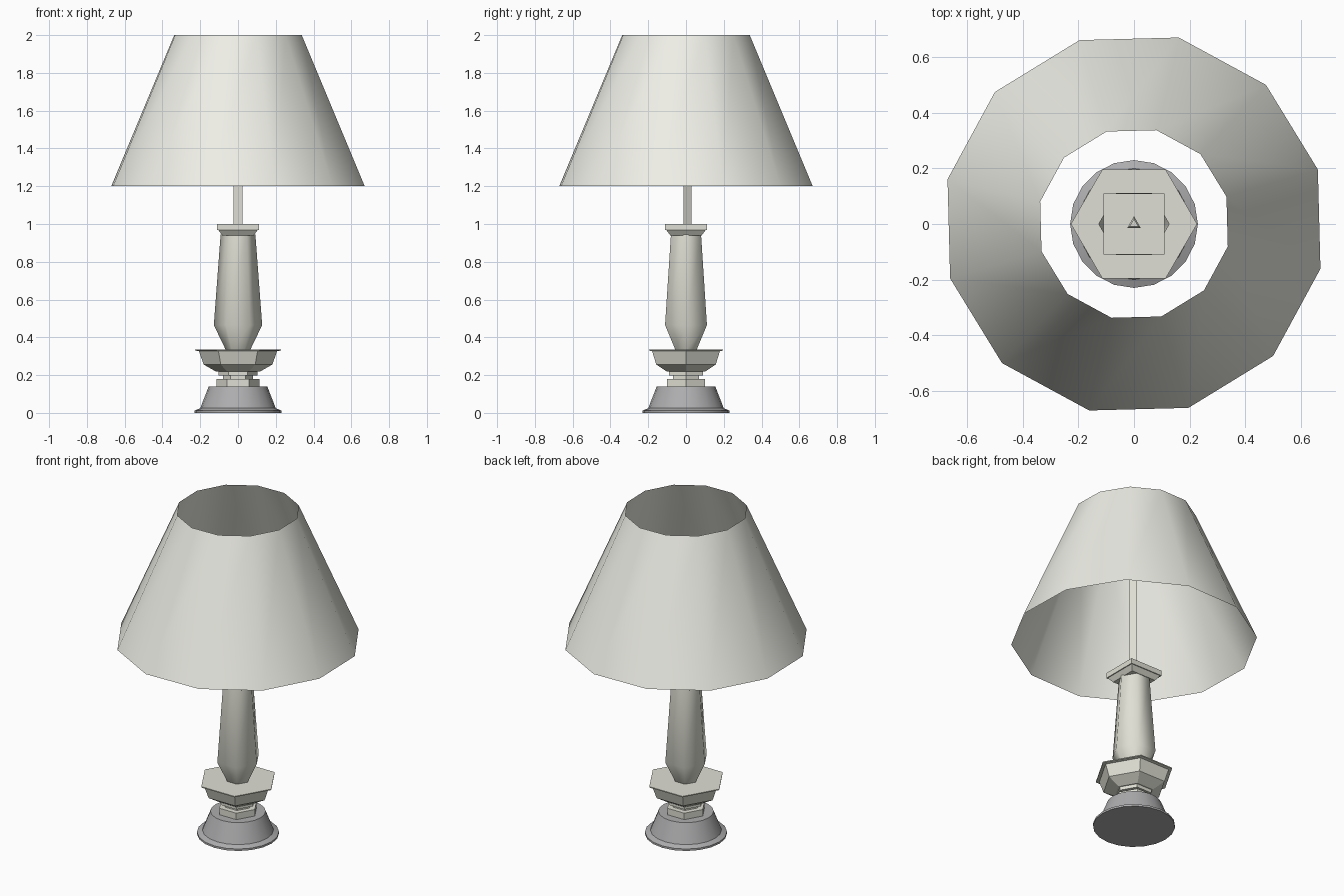
import bpy, bmesh
from math import cos, sin, radians, tau

if "Cube" in bpy.data.objects:
    bpy.data.objects.remove(bpy.data.objects["Cube"])


def material(name, color):
    m = bpy.data.materials.new(name)
    m.diffuse_color = (*color, 1)
    m.use_nodes = True
    m.node_tree.nodes["Principled BSDF"].inputs["Base Color"].default_value = m.diffuse_color
    return m


cream = material("cream", (0.74, 0.74, 0.66))
ivory = material("ivory", (0.86, 0.86, 0.80))
grey = material("grey", (0.42, 0.42, 0.43))


def turned(name, profile, sides, start, mat, smooth, capped=True):
    """Sweep (radius, z) points, listed bottom to top, around the z axis."""
    bm = bmesh.new()
    rings = []
    for r, z in profile:
        angles = [radians(start) + tau * i / sides for i in range(sides)]
        rings.append([bm.verts.new((r * cos(a), r * sin(a), z)) for a in angles])
    for low, high in zip(rings, rings[1:]):
        for i in range(sides):
            j = (i + 1) % sides
            bm.faces.new((low[i], low[j], high[j], high[i]))
    if capped:
        bm.faces.new(rings[0][::-1])
        bm.faces.new(rings[-1])
    mesh = bpy.data.meshes.new(name)
    bm.to_mesh(mesh)
    bm.free()
    mesh.materials.append(mat)
    obj = bpy.data.objects.new(name, mesh)
    bpy.context.collection.objects.link(obj)
    if smooth:
        bpy.ops.object.select_all(action='DESELECT')
        obj.select_set(True)
        bpy.context.view_layer.objects.active = obj
        bpy.ops.object.shade_smooth_by_angle(angle=radians(smooth))
    return obj


# Round flared foot
turned("base", [(0.23, 0), (0.23, 0.012), (0.2, 0.025), (0.155, 0.14)],
       20, 90, grey, 25)

# Stacked hexagonal collars under the bowl
turned("collars", [(0.115, 0.14), (0.115, 0.18), (0.08, 0.18), (0.08, 0.197),
                   (0.103, 0.197), (0.103, 0.22)], 6, 0, cream, 0)

# Hexagonal bowl with a thin overhanging rim
turned("bowl", [(0.115, 0.218), (0.182, 0.256), (0.207, 0.327),
                (0.227, 0.33), (0.227, 0.336)], 6, 0, cream, 0)

# Tapered hexagonal column
turned("column", [(0.065, 0.334), (0.128, 0.465), (0.092, 0.945)],
       6, 0, cream, 62)

# Square cap (radius is the half diagonal)
turned("cap", [(0.118, 0.94), (0.148, 0.968), (0.156, 0.968), (0.156, 1.0)],
       4, 45, cream, 0)

# Three-sided rod carrying the shade
turned("rod", [(0.028, 1.0), (0.028, 1.64), (0.018, 1.65)], 3, 90, cream, 0)

# Open twelve-sided shade
turned("shade", [(0.69, 1.2), (0.347, 2.0)], 12, 16.5, ivory, 40, capped=False)
